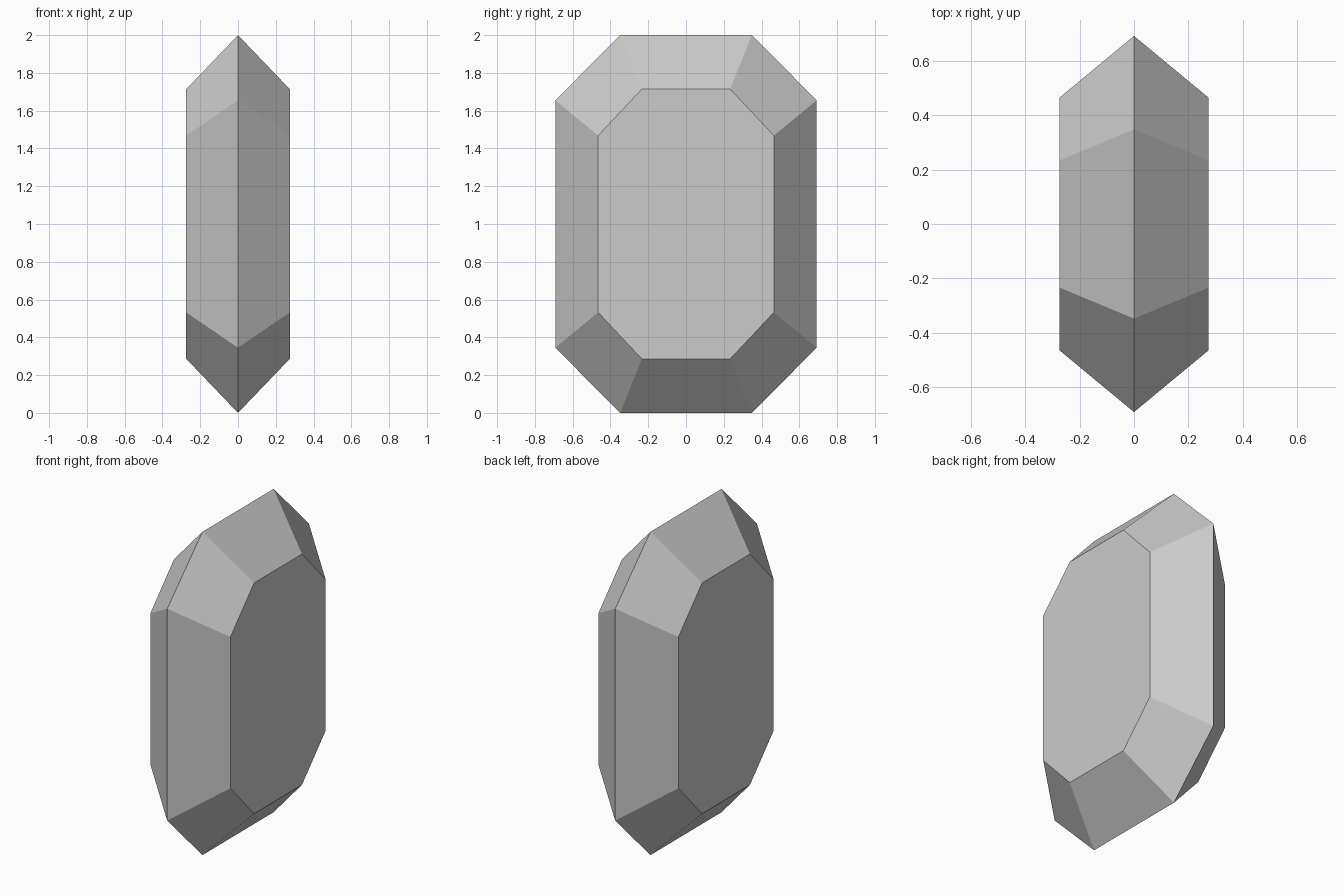
import bpy
import bmesh

cube = bpy.data.objects.get("Cube")
if cube:
    bpy.data.objects.remove(cube, do_unlink=True)

# Single pale grey stone material
grey = bpy.data.materials.new("pale grey")
grey.use_nodes = True
colour = (0.6, 0.6, 0.6, 1)
grey.diffuse_color = colour
grey.node_tree.nodes["Principled BSDF"].inputs["Base Color"].default_value = colour


def octagon(bm, x, outer_y, inner_y, outer_z, inner_z):
    """Ring of eight vertices with cut corners, centred at z = 1."""
    quarter = [(outer_y, inner_z), (inner_y, outer_z)]
    half = quarter + [(-y, z) for y, z in reversed(quarter)]
    ring = half + [(-y, -z) for y, z in half]
    return [bm.verts.new((x, y, z + 1)) for y, z in ring]


# Wide girdle between two smaller flat tables
bm = bmesh.new()
girdle = octagon(bm, 0, 0.692, 0.348, 1.0, 0.655)
for side in (-1, 1):
    table = octagon(bm, side * 0.274, 0.465, 0.234, 0.714, 0.468)
    bm.faces.new(table)
    for i in range(8):
        j = (i + 1) % 8
        bm.faces.new((girdle[i], girdle[j], table[j], table[i]))
bmesh.ops.recalc_face_normals(bm, faces=bm.faces)

mesh = bpy.data.meshes.new("cut_gem")
bm.to_mesh(mesh)
bm.free()
mesh.materials.append(grey)
gem = bpy.data.objects.new("cut_gem", mesh)
bpy.context.collection.objects.link(gem)
